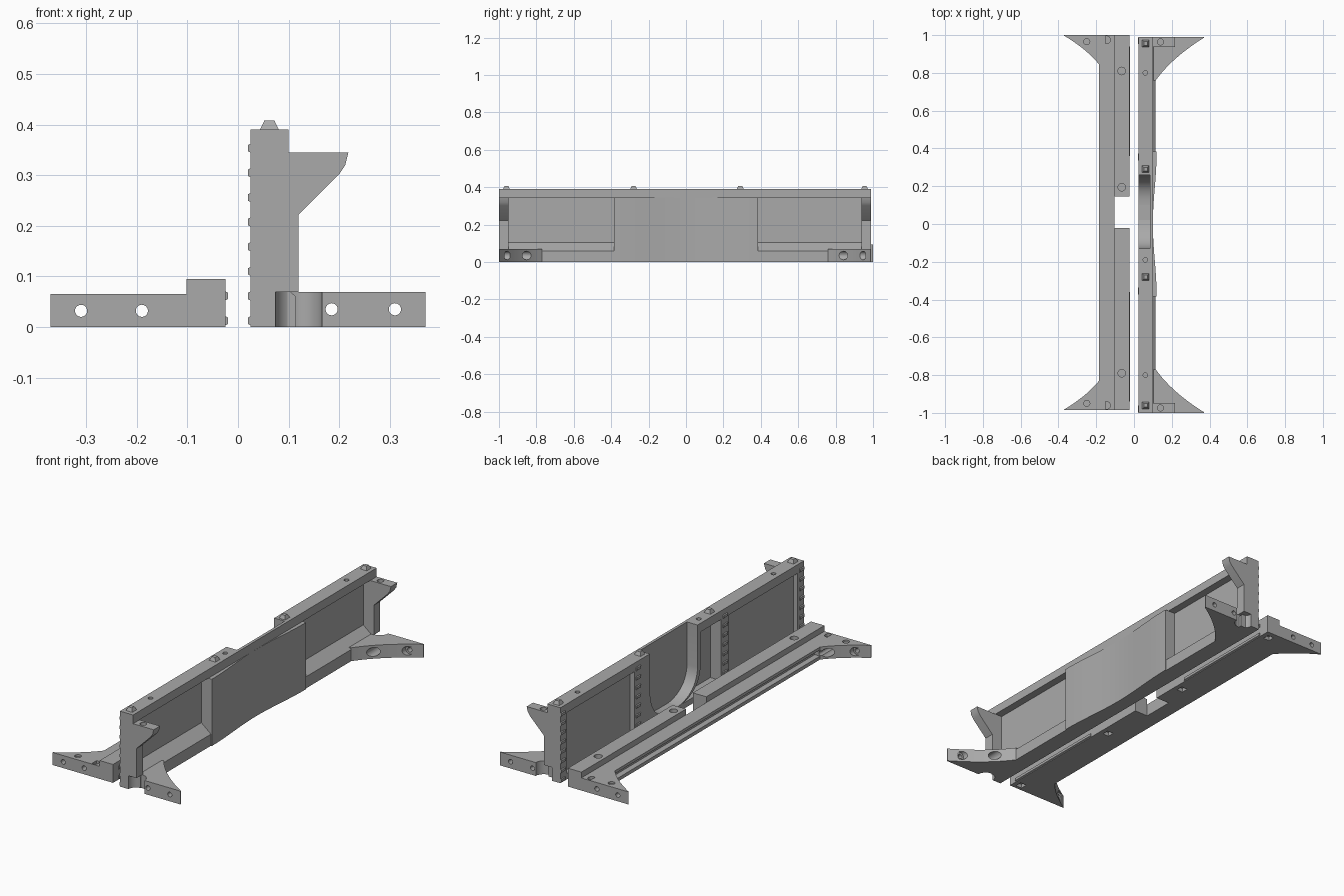
import bpy, bmesh, math
from mathutils import Matrix, Vector

if "Cube" in bpy.data.objects:
    bpy.data.objects.remove(bpy.data.objects["Cube"], do_unlink=True)

grey = bpy.data.materials.new("plain_grey")
grey.use_nodes = True
grey.diffuse_color = (0.4, 0.4, 0.4, 1)
grey.node_tree.nodes["Principled BSDF"].inputs["Base Color"].default_value = (0.4, 0.4, 0.4, 1)

PLACE = {"x": lambda u, v, w: (w, u, v),
         "y": lambda u, v, w: (u, w, v),
         "z": lambda u, v, w: (u, v, w)}


def finish(name, bm):
    bmesh.ops.recalc_face_normals(bm, faces=bm.faces)
    mesh = bpy.data.meshes.new(name)
    bm.to_mesh(mesh)
    bm.free()
    mesh.materials.append(grey)
    ob = bpy.data.objects.new(name, mesh)
    bpy.context.collection.objects.link(ob)
    return ob


def prism(name, pts, a, b, axis):
    """Extrude a 2D outline from a to b along an axis."""
    bm = bmesh.new()
    lo = [bm.verts.new(PLACE[axis](u, v, a)) for u, v in pts]
    hi = [bm.verts.new(PLACE[axis](u, v, b)) for u, v in pts]
    bm.faces.new(lo)
    bm.faces.new(hi)
    for i in range(len(pts)):
        j = (i + 1) % len(pts)
        bm.faces.new((lo[i], lo[j], hi[j], hi[i]))
    return finish(name, bm)


def box(name, x0, x1, y0, y1, z0, z1):
    return prism(name, [(x0, y0), (x1, y0), (x1, y1), (x0, y1)], z0, z1, "z")


def rod(u, v, r, a, b, axis, n=24):
    ring = [(u + r * math.cos(2 * math.pi * i / n), v + r * math.sin(2 * math.pi * i / n))
            for i in range(n)]
    return prism("cutter", ring, a, b, axis)


def cut(ob, cutters):
    for c in cutters:
        m = ob.modifiers.new("cut", "BOOLEAN")
        m.operation, m.solver, m.object = "DIFFERENCE", "EXACT", c
    bpy.context.view_layer.update()
    ev = ob.evaluated_get(bpy.context.evaluated_depsgraph_get())
    mesh = bpy.data.meshes.new_from_object(ev)
    ob.modifiers.clear()
    ob.data = mesh
    for c in cutters:
        bpy.data.objects.remove(c, do_unlink=True)


def bezier(p, q, r, n=12):
    """Quadratic curve from p to r with control point q."""
    p, q, r = Vector(p), Vector(q), Vector(r)
    ts = [i / n for i in range(n + 1)]
    return [tuple(p * (1 - t) ** 2 + q * 2 * t * (1 - t) + r * t * t) for t in ts]


# ---------- Tall wall ----------
CY, HALF = -0.005, 0.995
TOP, LIP = 0.39, 0.345

# Centre panel with a shallow dished outer face
dish = [(0.11 - 0.01 * math.cos(math.pi * y / 0.385), y)
        for y in [-0.385 + 0.77 * i / 24 for i in range(25)]]
prism("centre_panel", [(0.085, -0.385)] + dish + [(0.085, 0.385)], 0, LIP, "z")
box("centre_panel_top", 0.085, 0.1, -0.14, 0.27, LIP, TOP)
box("centre_floor", 0.025, 0.09, -0.385, 0.385, 0, 0.03)

# Curved pocket on the inner side
fillet = bezier((0.26, 0.2), (0.25, 0.03), (0.1, 0.03))
prism("pocket_left_wall", [(0.385, 0), (0.385, TOP), (0.26, TOP)] + fillet + [(0.1, 0)],
      0.025, 0.09, "x")
outer = [(-0.13, TOP)] + bezier((-0.13, 0.17), (-0.12, 0.05), (0.02, 0.03))
inner = [(y - 0.025, z) for y, z in outer]
prism("pocket_curved_wall", outer + inner[::-1], 0.025, 0.09, "x")
box("inner_post", 0.025, 0.09, -0.385, -0.32, 0, TOP - 0.01)

# Long top rails
rails = [(0.26, 0.985, (0.8,)), (-0.995, -0.13, (-0.8, -0.19))]
for y0, y1, holes in rails:
    rail = box("top_rail", 0.025, 0.1, y0, y1, LIP, TOP)
    cut(rail, [rod(0.06, y, 0.012, TOP - 0.03, TOP + 0.01, "z") for y in holes])

for s in (-1, 1):
    side = "front" if s < 0 else "back"
    end = CY + s * HALF

    # Recessed side panel, sloped ledge and window frame
    a, b = sorted((s * 0.38, s * 0.96))
    box(side + "_side_panel", 0.05, 0.06, a, b, 0, LIP + 0.01)
    prism(side + "_bottom_ledge",
          [(0.025, 0), (0.115, 0), (0.115, 0.06), (0.06, 0.105), (0.05, 0.105),
           (0.05, 0.03), (0.025, 0.03)], a, b, "y")

    # End block with overhanging bracket
    block = prism(side + "_end_bracket",
                  [(0.025, 0), (0.12, 0), (0.12, 0.222), (0.2, 0.302), (0.212, 0.32),
                   (0.218, 0.345), (0.1, LIP), (0.1, TOP), (0.025, TOP)],
                  *sorted((end, end - s * 0.052)), "y")
    cut(block, [rod(0.12, end, 0.046, -0.01, 0.069, "z", 32),
                rod(0.14, end - s * 0.026, 0.016, LIP - 0.03, LIP + 0.01, "z")])

    # Triangular foot with curved back and screw holes
    curve = bezier((0.115, end - s * 0.23), (0.2, end - s * 0.11), (0.37, end - s * 0.004))
    foot = prism(side + "_wall_foot",
                 [(0.06, end), (0.06, end - s * 0.23)] + curve + [(0.37, end)], 0, 0.069, "z")
    cut(foot, [rod(0.12, end, 0.046, -0.01, 0.08, "z", 32)]
        + [rod(x, 0.035, 0.012, *sorted((end + s * 0.02, end - s * 0.3)), "y")
           for x in (0.185, 0.31)]
        + [rod(x, 0.035, 0.023, *sorted((end - s * 0.03, end - s * 0.3)), "y")
           for x in (0.185, 0.31)])

    # Toothed ribs on the inner face
    for y in (s * 0.355, end - s * 0.02):
        box(side + "_rib", 0.025, 0.055, y - 0.018, y + 0.018, 0, TOP - 0.01)
        for k in range(8):
            z = 0.003 + 0.0487 * k
            prism(side + "_rib_tooth",
                  [(0.026, z), (0.02, z + 0.003), (0.02, z + 0.016), (0.026, z + 0.019)],
                  y - 0.018, y + 0.018, "y")

# Tapered alignment pegs
for y in (0.955, 0.29, -0.28, -0.96):
    bm = bmesh.new()
    bmesh.ops.create_cone(bm, cap_ends=True, segments=4, radius1=0.026, radius2=0.014, depth=0.018,
                          matrix=Matrix.Translation((0.062, y, TOP + 0.009))
                          @ Matrix.Rotation(math.pi / 4, 4, "Z"))
    finish("alignment_peg", bm)

# ---------- Low bar ----------
LC, LH = 0.0075, 0.9925
step = [(-0.185, 0), (-0.025, 0), (-0.025, 0.095), (-0.102, 0.095), (-0.102, 0.065),
        (-0.185, 0.065), (-0.185, 0.05), (-0.155, 0.05), (-0.155, 0.018), (-0.185, 0.018)]
bar = prism("low_bar", step, LC - LH, LC + LH, "y")
cutters = [box("cutter", -0.102, 0, -0.02, 0.145, -0.01, 0.2)]
cutters += [rod(-0.065, y, 0.02, 0.065, 0.11, "z") for y in (0.81, 0.195, -0.79)]
cutters += [rod(-0.145, y, 0.02, 0.05, 0.11, "z") for y in (0.975, -0.96)]
cutters += [box("cutter", -0.085, -0.05, y - 0.018, y + 0.018, -0.01, 0.02)
            for y in (0.955, 0.29, -0.28, -0.95)]
cut(bar, cutters)

for s in (-1, 1):
    side = "front" if s < 0 else "back"
    end = LC + s * LH
    # Triangular foot
    curve = bezier((-0.185, end - s * 0.155), (-0.25, end - s * 0.075), (-0.37, end - s * 0.003))
    foot = prism(side + "_bar_foot",
                 [(-0.15, end), (-0.15, end - s * 0.155)] + curve + [(-0.37, end)], 0, 0.065, "z")
    holes = [rod(x, 0.032, 0.012, *sorted((end + s * 0.02, end - s * 0.3)), "y")
             for x in (-0.19, -0.31)]
    holes += [rod(x, 0.032, 0.022, *sorted((end - s * 0.03, end - s * 0.3)), "y")
              for x in (-0.21, -0.31)]
    holes.append(rod(-0.25, end - s * 0.035, 0.016, 0.055, 0.08, "z"))
    cut(foot, holes)
    # Ridges facing the wall
    for z in (0.003, 0.052):
        prism(side + "_bar_ridge",
              [(-0.026, z), (-0.02, z + 0.003), (-0.02, z + 0.016), (-0.026, z + 0.019)],
              *sorted((s * 0.36, s * 0.94)), "y")

# Smooth the curved faces, keeping edges sharp
meshes = [o for o in bpy.context.collection.objects if o.type == "MESH"]
for o in bpy.context.view_layer.objects:
    o.select_set(o in meshes)
bpy.context.view_layer.objects.active = meshes[0]
bpy.ops.object.shade_smooth_by_angle(angle=math.radians(30))
